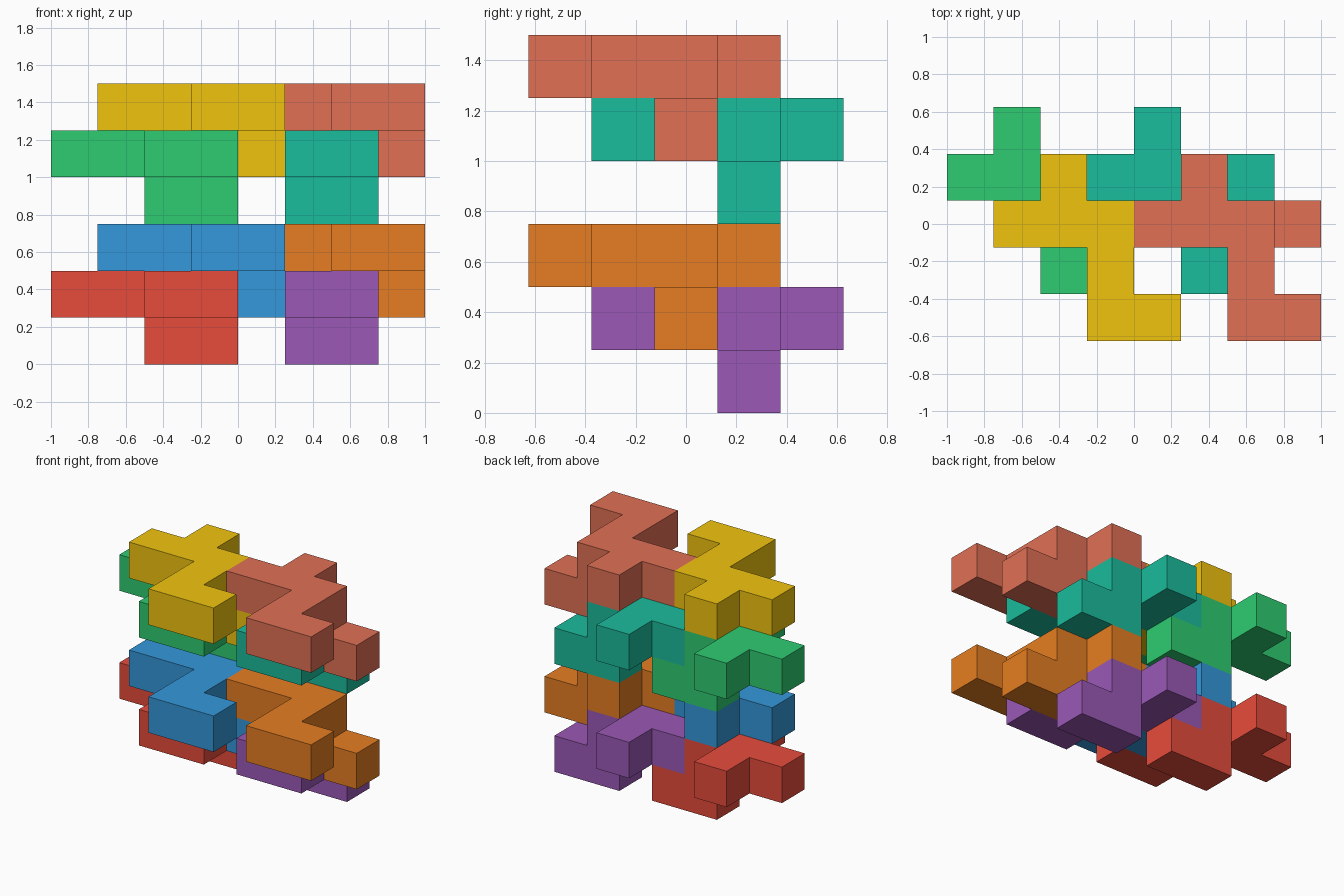
import bpy, bmesh
from mathutils import Color, Vector

if "Cube" in bpy.data.objects:
    bpy.data.objects.remove(bpy.data.objects["Cube"])

S = 0.25  # edge of one unit cube

# One nine-cube puzzle piece: seven cubes in its upper layer, two hooked below
UPPER = [(1, 2), (2, 2), (3, 2), (2, 3), (3, 1), (3, 0), (4, 0)]
LOWER = [(3, 2), (4, 2)]
CELLS = {(x, y, 1) for x, y in UPPER} | {(x, y, 0) for x, y in LOWER}


def piece_mesh(name):
    """Closed skin of the piece: a square on every exposed cube side."""
    bm = bmesh.new()
    for cell in CELLS:
        for axis in range(3):
            for side in (0, 1):
                near = list(cell)
                near[axis] += 2 * side - 1
                if tuple(near) in CELLS:
                    continue
                u, v = (axis + 1) % 3, (axis + 2) % 3
                corners = []
                for du, dv in ((0, 0), (1, 0), (1, 1), (0, 1)):
                    p = Vector(cell)
                    p[axis] += side
                    p[u] += du
                    p[v] += dv
                    corners.append(bm.verts.new(p * S))
                bm.faces.new(corners if side else corners[::-1])
    bmesh.ops.remove_doubles(bm, verts=bm.verts, dist=1e-4)
    # merge coplanar squares into clean flat faces
    bmesh.ops.dissolve_limit(bm, angle_limit=0.01, verts=bm.verts, edges=bm.edges)
    bmesh.ops.recalc_face_normals(bm, faces=bm.faces)
    mesh = bpy.data.meshes.new(name)
    bm.to_mesh(mesh)
    bm.free()
    return mesh


def add_piece(name, color, shift):
    obj = bpy.data.objects.new(name, piece_mesh(name))
    obj.location = Vector((-1, -0.625, 0)) + Vector(shift) * S
    mat = bpy.data.materials.new(name + "_color")
    linear = Color(color).from_srgb_to_scene_linear()
    mat.diffuse_color = (*linear, 1)
    mat.use_nodes = True
    mat.node_tree.nodes["Principled BSDF"].inputs["Base Color"].default_value = mat.diffuse_color
    obj.data.materials.append(mat)
    bpy.context.collection.objects.link(obj)


# Eight interlocking copies: left/right, back/front, bottom/top
COLORS = {
    "red": (0.906, 0.298, 0.235), "purple": (0.608, 0.349, 0.714),
    "blue": (0.204, 0.596, 0.859), "orange": (0.902, 0.494, 0.133),
    "green": (0.180, 0.800, 0.443), "teal": (0.102, 0.737, 0.612),
    "yellow": (0.945, 0.769, 0.059), "salmon": (0.882, 0.439, 0.333),
}
for i, (label, color) in enumerate(COLORS.items()):
    right, front, top = i % 2, i // 2 % 2, i // 4
    shift = (3 * right + front - 1, 1 - front, 3 * top + front)
    add_piece(label + "_puzzle_piece", color, shift)
